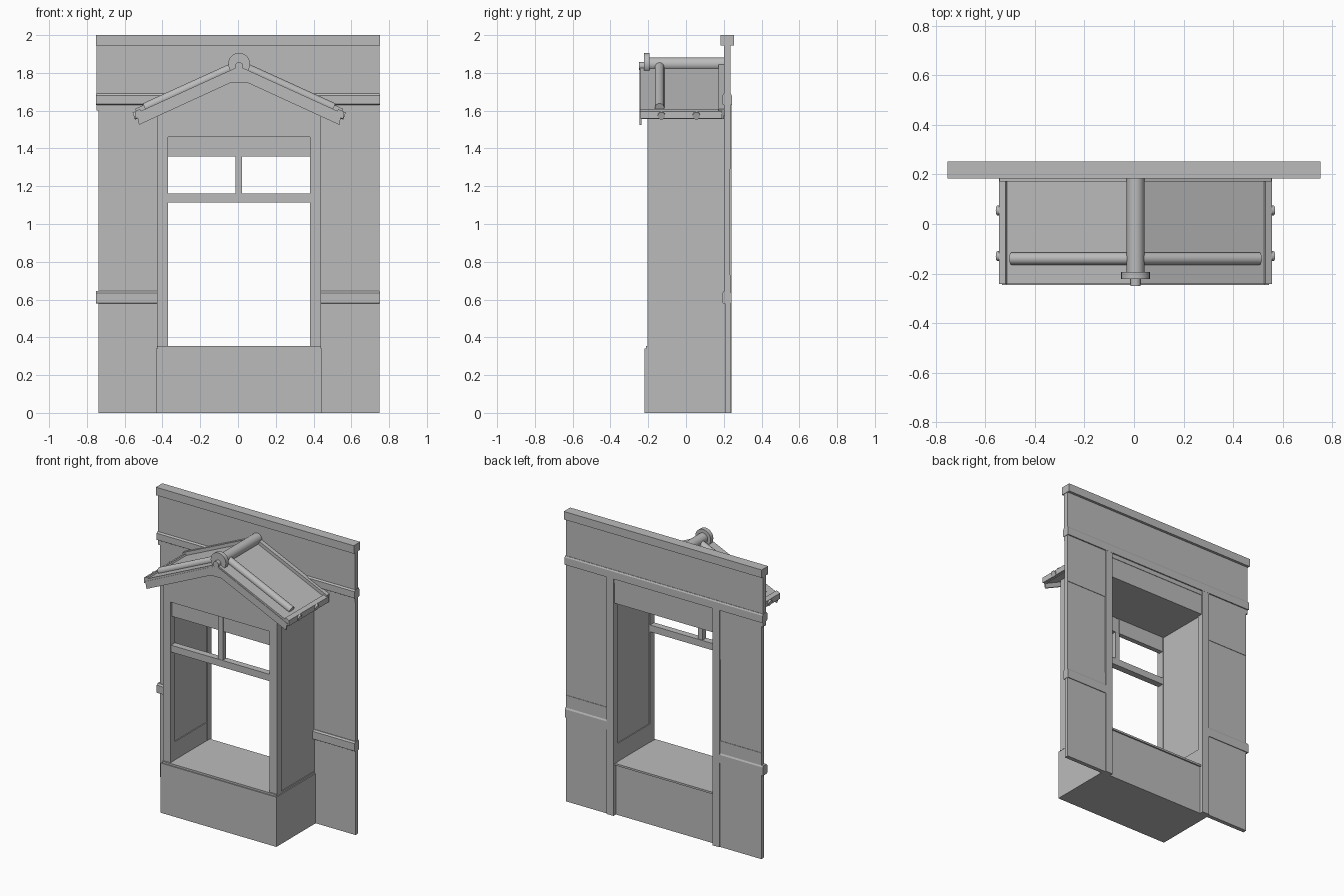
import bpy, bmesh, math
from mathutils import Vector

if "Cube" in bpy.data.objects:
    bpy.data.objects.remove(bpy.data.objects["Cube"], do_unlink=True)

plaster = bpy.data.materials.new("plain_grey")
plaster.use_nodes = True
GREY = (0.5, 0.5, 0.5, 1)
plaster.diffuse_color = GREY
plaster.node_tree.nodes["Principled BSDF"].inputs["Base Color"].default_value = GREY

CX = 0.006      # centre line of the bay
SIDES = (("left", 1), ("right", -1))


def finish(name, bm, smooth=False):
    bmesh.ops.recalc_face_normals(bm, faces=bm.faces)
    mesh = bpy.data.meshes.new(name)
    bm.to_mesh(mesh)
    bm.free()
    mesh.materials.append(plaster)
    ob = bpy.data.objects.new(name, mesh)
    bpy.context.collection.objects.link(ob)
    if smooth:
        bpy.ops.object.select_all(action='DESELECT')
        ob.select_set(True)
        bpy.context.view_layer.objects.active = ob
        bpy.ops.object.shade_smooth_by_angle(angle=math.radians(40))
    return ob


def extrude(name, points, axis, start, end):
    """Extrude an outline: (x, z) along y, or (y, z) along x."""
    bm = bmesh.new()
    place = (lambda p, d: (p[0], d, p[1])) if axis == 'Y' else (lambda p, d: (d, p[0], p[1]))
    face = bm.faces.new([bm.verts.new(place(p, start)) for p in points])
    moved = bmesh.ops.extrude_face_region(bm, geom=[face])["geom"]
    shift = Vector(place((0, 0), end - start))
    bmesh.ops.translate(bm, vec=shift, verts=[v for v in moved if isinstance(v, bmesh.types.BMVert)])
    return finish(name, bm)


def box(name, x, y, z):
    return extrude(name, [(x[0], z[0]), (x[1], z[0]), (x[1], z[1]), (x[0], z[1])], 'Y', *y)


def side_box(name, side, x, y, z):
    return box(name, sorted(CX + side * v for v in x), y, z)


def rod(name, a, b, radius):
    a, b = Vector(a), Vector(b)
    bm = bmesh.new()
    bmesh.ops.create_cone(bm, cap_ends=True, segments=24, radius1=radius, radius2=radius, depth=(b - a).length)
    turn = (b - a).to_track_quat('Z', 'Y').to_matrix()
    bmesh.ops.rotate(bm, matrix=turn, verts=bm.verts)
    bmesh.ops.translate(bm, vec=(a + b) / 2, verts=bm.verts)
    return finish(name, bm, True)


# Wall behind the bay
box("upper_wall", (-0.75, 0.75), (0.20, 0.235), (1.60, 1.95))
box("wall_cap", (-0.753, 0.753), (0.183, 0.253), (1.945, 2.0))
extrude("upper_rail", [(0.20, 1.63), (0.192, 1.635), (0.192, 1.68), (0.20, 1.69),
                       (0.238, 1.69), (0.243, 1.68), (0.243, 1.63)], 'X', -0.753, 0.753)
box("back_header", (CX - 0.38, CX + 0.38), (0.195, 0.232), (1.46, 1.61))
for label, s in SIDES:
    wall_x = (0.41, 0.744)
    side_box(label + "_wall_lower", s, wall_x, (0.207, 0.235), (0, 0.6))
    side_box(label + "_wall_skirt_band", s, wall_x, (0.205, 0.235), (0.6, 0.73))
    side_box(label + "_wall_middle", s, wall_x, (0.205, 0.232), (0.73, 1.29))
    side_box(label + "_wall_upper", s, wall_x, (0.205, 0.235), (1.29, 1.64))
    lo, hi = sorted((s * 0.753, s * 0.42))
    extrude(label + "_lower_rail", [(0.20, 0.578), (0.192, 0.583), (0.192, 0.635), (0.20, 0.645),
                                    (0.235, 0.645), (0.24, 0.635), (0.24, 0.578)], 'X', lo, hi)
    side_box(label + "_back_post", s, (0.376, 0.43), (0.195, 0.242), (0, 1.63))

# Lower box of the bay with its sill
box("bay_base", (CX - 0.44, CX + 0.44), (-0.22, 0.215), (0, 0.342))
box("bay_sill", (CX - 0.433, CX + 0.433), (-0.213, 0.225), (0.342, 0.355))

# Bay sides and corner posts
for label, s in SIDES:
    side_box(label + "_front_post", s, (0.376, 0.434), (-0.205, -0.155), (0.35, 1.58))
    side_box(label + "_bay_side", s, (0.384, 0.428), (-0.16, 0.20), (0.35, 1.58))
    side_box(label + "_inner_skirting", s, (0.378, 0.386), (-0.155, 0.20), (0.35, 0.48))

# Window bars, valances and ceiling
box("transom_bar", (CX - 0.38, CX + 0.38), (-0.20, -0.155), (1.115, 1.162))
box("centre_bar", (CX - 0.02, CX + 0.016), (-0.197, -0.16), (1.16, 1.47))
box("left_valance", (CX + 0.012, CX + 0.378), (-0.19, -0.157), (1.357, 1.465))
box("right_valance", (CX - 0.378, CX - 0.015), (-0.19, -0.157), (1.357, 1.465))
box("ceiling", (CX - 0.39, CX + 0.39), (-0.19, 0.2), (1.462, 1.49))

# Gable roof
PITCH = 0.455


def roof_z(x, lift=0.0):
    return 1.835 + lift - PITCH * abs(x)


def gable(name, reach, top, bottom, y):
    pts = [(CX - reach, roof_z(reach, top)), (CX, roof_z(0, top)), (CX + reach, roof_z(reach, top)),
           (CX + reach - 0.012, roof_z(reach, bottom)), (CX, roof_z(0, bottom)),
           (CX - reach + 0.012, roof_z(reach, bottom))]
    extrude(name, pts, 'Y', *y)


extrude("gable_front", [(CX - 0.434, 1.46), (CX + 0.434, 1.46), (CX + 0.434, roof_z(0.434, -0.02)),
                        (CX, roof_z(0, -0.02)), (CX - 0.434, roof_z(0.434, -0.02))], 'Y', -0.205, -0.165)
gable("roof_slab", 0.546, 0, -0.03, (-0.243, 0.2))
gable("roof_wall_flashing", 0.55, 0.025, -0.01, (0.172, 0.205))
barge = 0.53
extrude("barge_board", [(CX - barge - 0.01, roof_z(barge, -0.02)), (CX, roof_z(0, -0.01)),
                        (CX + barge + 0.01, roof_z(barge, -0.02)), (CX + barge, 1.525),
                        (CX + 0.04, 1.75), (CX - 0.04, 1.75), (CX - barge, 1.525)], 'Y', -0.246, -0.236)

# Ridge roll with its end disc
rod("ridge_roll", (CX, -0.2, 1.846), (CX, 0.205, 1.846), 0.036)
rod("ridge_disc", (CX, -0.223, 1.848), (CX, -0.193, 1.848), 0.058)
rod("ridge_boss", (CX, -0.25, 1.836), (CX, -0.22, 1.836), 0.021)

# Roll tiles, eave edges and round eave ends
for label, s in SIDES:
    rod(label + "_roll_tile", (CX, -0.14, roof_z(0, 0.008)),
        (CX + s * 0.5, -0.14, roof_z(0.5, 0.008)), 0.025)
    extrude(label + "_eave_edge", [(CX + s * x, roof_z(x, lift)) for x, lift in
                                   ((0.52, 0), (0.525, 0.012), (0.552, 0.012), (0.552, -0.026), (0.535, -0.03))],
            'Y', -0.243, 0.19)
    for place, y in (("front", -0.13), ("back", 0.055)):
        rod(f"{label}_{place}_eave_end", (CX + s * 0.52, y, 1.585), (CX + s * 0.558, y, 1.572), 0.02)
